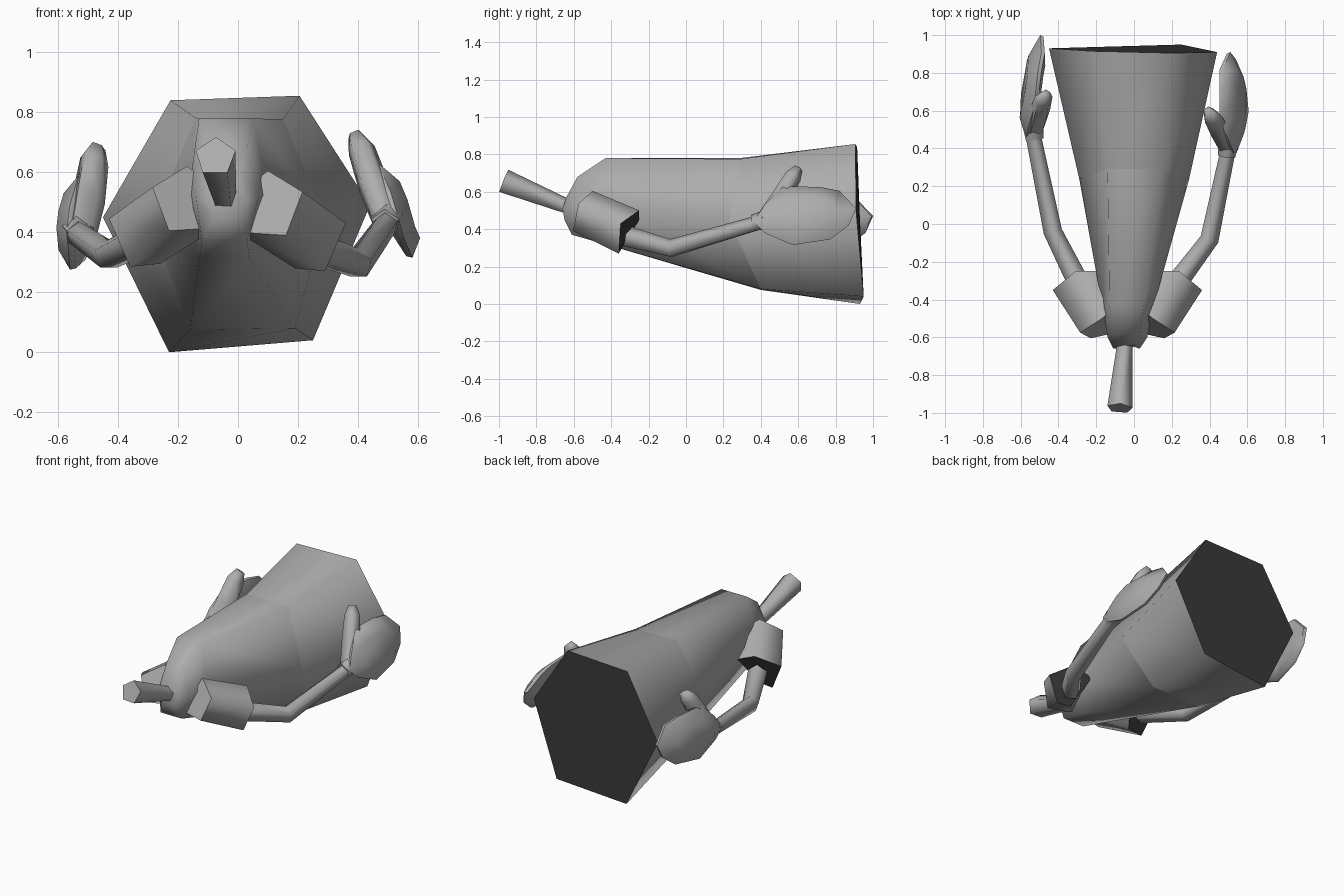
import bpy, bmesh, math
from mathutils import Vector

if "Cube" in bpy.data.objects:
    bpy.data.objects.remove(bpy.data.objects["Cube"])


def material(name, value):
    m = bpy.data.materials.new(name)
    m.diffuse_color = (value, value, value, 1)
    m.use_nodes = True
    m.node_tree.nodes["Principled BSDF"].inputs["Base Color"].default_value = m.diffuse_color
    return m


GREY = material("mid grey", 0.42)
DARK = material("dark opening", 0.04)


def finish(name, bm, angle):
    bmesh.ops.recalc_face_normals(bm, faces=bm.faces)
    me = bpy.data.meshes.new(name)
    bm.to_mesh(me)
    bm.free()
    me.materials.append(GREY)
    me.materials.append(DARK)
    ob = bpy.data.objects.new(name, me)
    bpy.context.collection.objects.link(ob)
    bpy.ops.object.select_all(action='DESELECT')
    ob.select_set(True)
    bpy.context.view_layer.objects.active = ob
    bpy.ops.object.shade_smooth_by_angle(angle=math.radians(angle))
    # Keep the rim of every opening crisp
    rims = {k for p in me.polygons if p.material_index == 1 for k in p.edge_keys}
    for e in me.edges:
        if e.key in rims:
            e.use_edge_sharp = True
    return ob


def loft(name, rings, dark_end=False, angle=80, start=True, end=True):
    """Skin a list of equal point rings and cap the chosen ends."""
    bm = bmesh.new()
    vs = [[bm.verts.new(p) for p in r] for r in rings]
    n = len(vs[0])
    for a, b in zip(vs, vs[1:]):
        for i in range(n):
            j = (i + 1) % n
            bm.faces.new((a[i], a[j], b[j], b[i]))
    if start:
        bm.faces.new(vs[0])
    if end:
        bm.faces.new(vs[-1]).material_index = int(dark_end)
    return finish(name, bm, angle)


def tube_rings(path, radii, sides=5):
    """Rings of a regular polygon set square to a path."""
    pts = [Vector(p) for p in path]
    rings = []
    for i, p in enumerate(pts):
        d = (pts[min(i + 1, len(pts) - 1)] - pts[max(i - 1, 0)]).normalized()
        u = d.cross(Vector((0, 0, 1))).normalized()
        w = u.cross(d)
        rings.append([p + radii[i] * (math.sin(t) * u + math.cos(t) * w)
                      for t in (2 * math.pi * k / sides for k in range(sides))])
    return rings


# Narrow torso, then the wider skirt with its dark open hem
waist = [(-.14, .29, .78), (.15, .29, .775), (.29, .23, .45),
         (.19, .4, .08), (-.16, .4, .075), (-.29, .24, .43)]
loft("torso", [
    [(-.08, -.64, .57), (.0, -.64, .57), (.03, -.66, .51),
     (.0, -.65, .45), (-.08, -.65, .45), (-.11, -.66, .51)],
    [(-.1, -.58, .68), (.03, -.58, .68), (.07, -.6, .52),
     (.03, -.61, .37), (-.12, -.61, .37), (-.14, -.6, .52)],
    [(-.13, -.43, .78), (.05, -.43, .78), (.1, -.45, .53),
     (.04, -.4, .31), (-.13, -.4, .31), (-.165, -.45, .53)],
    waist], angle=110, end=False)
loft("skirt", [waist, [
    (-.225, .915, .84), (.205, .905, .855), (.44, .91, .49),
    (.25, .95, .04), (-.23, .93, 0), (-.45, .93, .45)]],
    dark_end=True, angle=110, start=False)

# Hollow neck tube: outer wall, rim, then the inner wall
neck = tube_rings([(-.045, -.6, .51), (-.05, -.66, .528), (-.075, -.975, .652)],
                  [.045, .045, .07])
bore = tube_rings([(-.075, -.975, .652), (-.055, -.7, .545)], [.066, .04])
loft("neck", neck + bore)


def sleeve(name, f):
    # Bent shoulder ring, then the open cuff
    loft(name, [[f(p) for p in r] for r in (
        [(.215, -.575, .535), (.1, -.5, .605), (.0, -.42, .53),
         (.0, -.57, .4), (.16, -.605, .39)],
        [(.36, -.35, .43), (.24, -.25, .5), (.12, -.25, .45),
         (.19, -.36, .28), (.29, -.36, .27)])], dark_end=True)


sleeve("right_sleeve", lambda p: p)
sleeve("left_sleeve", lambda p: (-.07 - p[0], p[1], p[2] + .015))

# Forearms
loft("right_arm", tube_rings([(.22, -.32, .36), (.4, -.08, .295), (.5, .4, .435)],
                             [.06, .052, .042]))
loft("left_arm", tube_rings([(-.3, -.3, .39), (-.43, -.04, .325), (-.54, .5, .4)],
                            [.06, .052, .042]))


def hand(side, f):
    # Flattened paddle: outline with a raised back and palm
    outline = [(.36, .44), (.42, .53), (.52, .63), (.72, .625), (.82, .605),
               (.91, .51), (.87, .42), (.77, .345), (.57, .315), (.42, .38)]
    cy, cz = .64, .48

    def layer(scale, dx):
        out = []
        for y, z in outline:
            yy, zz = cy + (y - cy) * scale, cz + (z - cz) * scale
            bend = .035 * abs(yy - .62) / .28
            lean = (.55 if zz > .48 else .15) * (.48 - zz)
            out.append(f((.555 - bend + lean + dx, yy, zz)))
        return out

    loft(side + "_hand", [layer(.6, -.045), layer(.97, -.012), layer(1, .008),
                          layer(.6, .04)], angle=60)
    # Thumb bending up and inward
    path = [(.49, .42, .45), (.45, .5, .56), (.41, .57, .68), (.39, .6, .725)]
    loft(side + "_thumb", [[f(p) for p in r]
                           for r in tube_rings(path, [.05, .055, .048, .026])])
    # Wrist band
    loft(side + "_wrist", [[f(p) for p in r] for r in tube_rings(
        [(.49, .36, .43), (.5, .42, .445)], [.048, .055])])


def left(p):
    # Mirrored, set further back, rolled upright and turned inward
    x, y, z = p
    return (-(x + .25 * (z - .48) - .12 * (y - .65)) - .01, y + .09, z - .04)


hand("right", lambda p: p)
hand("left", left)
